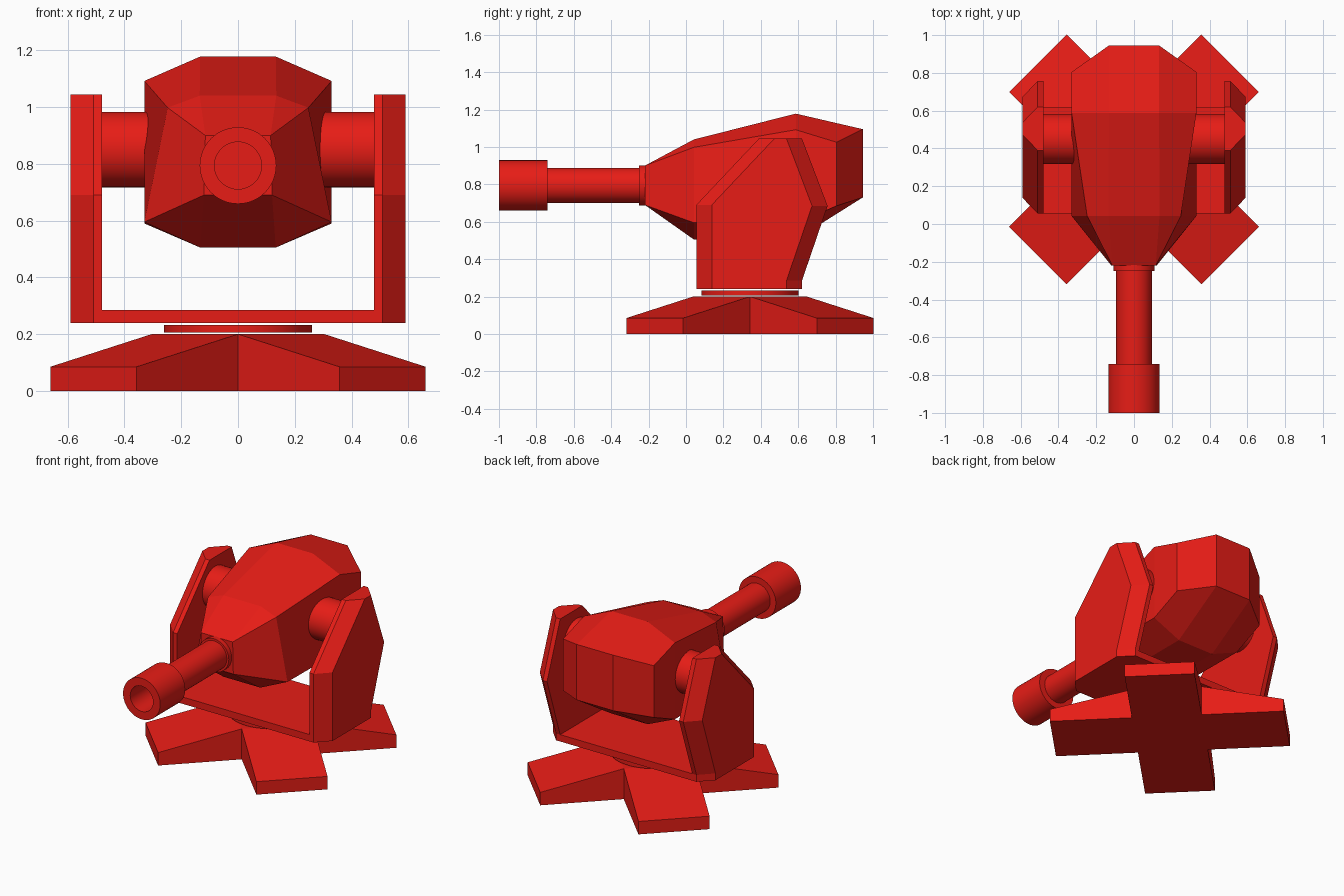
import bpy, bmesh
from math import sin, cos, pi, radians
from mathutils import Matrix

if "Cube" in bpy.data.objects:
    bpy.data.objects.remove(bpy.data.objects["Cube"])

red = bpy.data.materials.new("red_paint")
red.diffuse_color = (0.80, 0.012, 0.008, 1)
red.use_nodes = True
red.node_tree.nodes["Principled BSDF"].inputs["Base Color"].default_value = red.diffuse_color


def finish(bm, name, smooth=False):
    bmesh.ops.remove_doubles(bm, verts=bm.verts, dist=0.0005)
    bmesh.ops.recalc_face_normals(bm, faces=bm.faces)
    me = bpy.data.meshes.new(name)
    bm.to_mesh(me)
    bm.free()
    me.materials.append(red)
    if smooth:
        me.polygons.foreach_set("use_smooth", [True] * len(me.polygons))
        me.set_sharp_from_angle(angle=radians(35))
    ob = bpy.data.objects.new(name, me)
    bpy.context.collection.objects.link(ob)
    return ob


def skin(rings, end_faces=None):
    """Bridge successive rings of points; cap both ends."""
    bm = bmesh.new()
    vr = [[bm.verts.new(p) for p in r] for r in rings]
    n = len(vr[0])
    for a, b in zip(vr, vr[1:]):
        for i in range(n):
            j = (i + 1) % n
            bm.faces.new((a[i], a[j], b[j], b[i]))
    bm.faces.new(vr[0])
    for f in end_faces or [range(n)]:
        bm.faces.new([vr[-1][i] for i in f])
    return bm


def lathe(name, profile, matrix, n=48):
    """Turn (radius, height) points about local z, then place by matrix."""
    bm = skin([[(r * cos(2 * pi * i / n), r * sin(2 * pi * i / n), h)
                for i in range(n)] for r, h in profile])
    bm.transform(matrix)
    return finish(bm, name, True)


# Cross-shaped base with sloping feet
C, W, L = 0.342, 0.215, 0.72
outline, heights = [], []
for k in range(4):
    a = pi / 4 + k * pi / 2
    for u, v, h in ((W, -W, 0.2), (L, -W, 0.085), (L, W, 0.085)):
        outline.append((u * cos(a) - v * sin(a), C + u * sin(a) + v * cos(a)))
        heights.append(h)
feet = [(3 * k, 3 * k + 1, 3 * k + 2, (3 * k + 3) % 12) for k in range(4)]
finish(skin([[(x, y, 0) for x, y in outline],
             [(x, y, h) for (x, y), h in zip(outline, heights)]],
            feet + [(0, 3, 6, 9)]), "base")

# Turntable disc
lathe("turntable", [(0.26, 0.205), (0.26, 0.233)], Matrix.Translation((0, C, 0)))

# Yoke floor plate
plate = [(0.055, 0.24), (0.62, 0.24), (0.62, 0.285), (0.055, 0.285)]
finish(skin([[(x, y, z) for y, z in plate] for x in (-0.485, 0.485)]), "yoke_floor")

# Yoke side arms with bevelled outer edges, and trunnions
front = [(0.055, 0.24), (0.055, 0.69), (0.39, 1.045)]
rear = [(0.62, 1.045), (0.757, 0.685), (0.62, 0.285), (0.62, 0.24)]
for s, side in ((-1, "left"), (1, "right")):
    inner = front + rear
    outer = [(y + 0.083, z) for y, z in front] + [(y - 0.083, z) for y, z in rear]
    finish(skin([[(s * x, y, z) for y, z in prof] for x, prof in
                 ((0.48, inner), (0.51, inner), (0.59, outer))]), side + "_yoke_arm")
    lathe(side + "_trunnion", [(0.133, 0.2), (0.133, 0.49)],
          Matrix.Translation((0, 0.45, 0.85)) @ Matrix.Rotation(s * pi / 2, 4, 'Y'))

# Faceted body: each station is four (x, y, z) points, mirrored to eight
stations = [
    [(0.115, -0.22, 0.9), (0.115, -0.22, 0.9), (0.12, -0.22, 0.69), (0.12, -0.22, 0.69)],
    [(0.135, 0.042, 1.04), (0.248, 0.042, 0.998), (0.33, 0.042, 0.595), (0.133, 0.042, 0.505)],
    [(0.133, 0.587, 1.178), (0.33, 0.587, 1.092), (0.33, 0.587, 0.59), (0.133, 0.587, 0.505)],
    [(0.133, 0.945, 1.095), (0.33, 0.805, 1.025), (0.33, 0.805, 0.685), (0.133, 0.945, 0.73)],
]
rings = [st + [(-x, y, z) for x, y, z in reversed(st)] for st in stations]
bm = skin(rings, [(0, 1, 2, 3), (0, 3, 4, 7), (7, 4, 5, 6)])
finish(bm, "body")

# Barrel with collar and hollow muzzle, local z pointing forward
lathe("barrel", [(0.108, 0.2), (0.108, 0.25), (0.094, 0.25), (0.094, 0.74), (0.135, 0.74),
                 (0.135, 1.0), (0.083, 1.0), (0.083, 0.8)],
      Matrix.Translation((0, 0, 0.794)) @ Matrix.Rotation(pi / 2, 4, 'X'))
